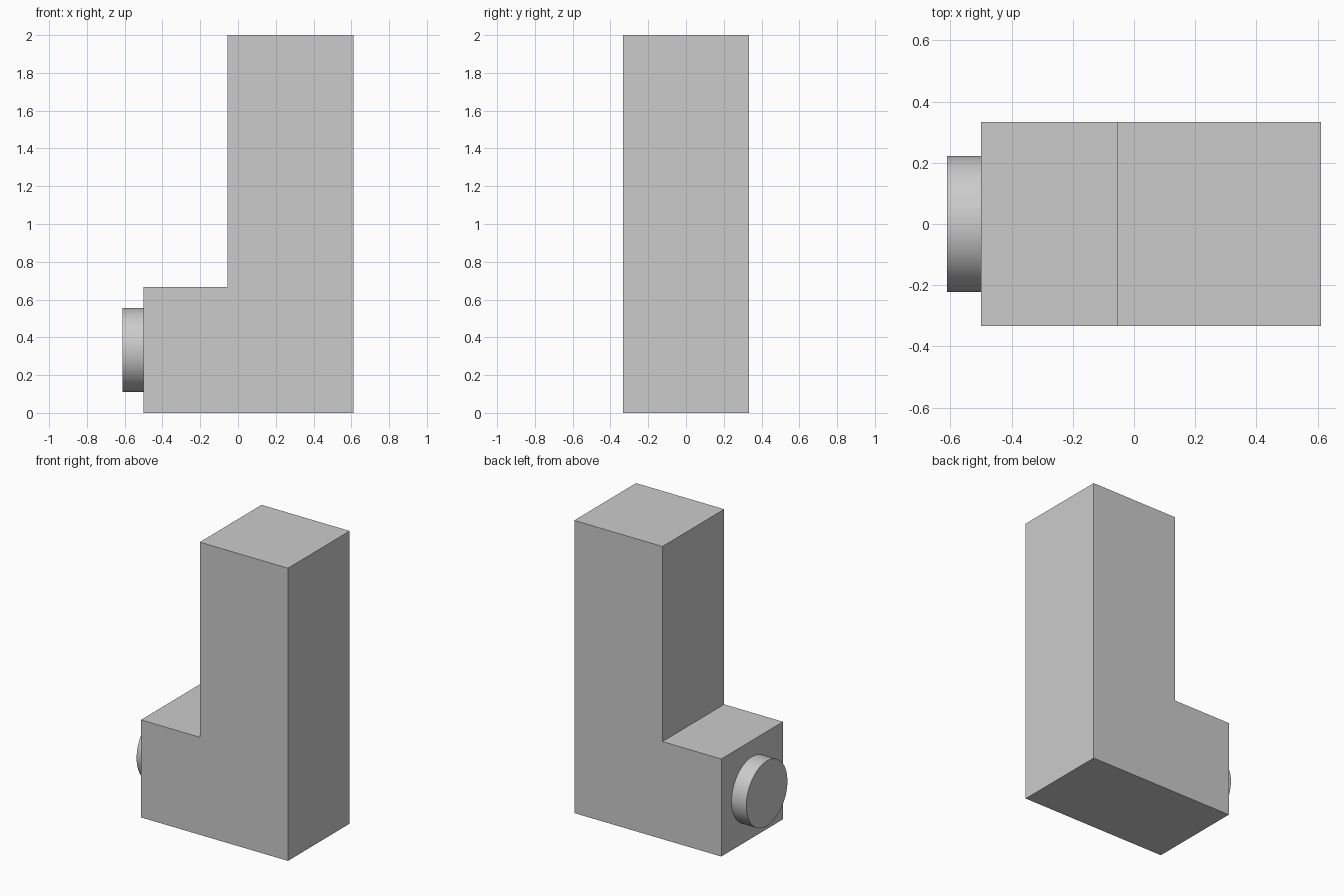
import bpy
import bmesh
from math import radians
from mathutils import Matrix, Vector

cube = bpy.data.objects.get("Cube")
if cube:
    bpy.data.objects.remove(cube, do_unlink=True)

UNIT = 2 / 9          # the whole part fits a grid of ninths
HALF_DEPTH = 1.5 * UNIT

grey = bpy.data.materials.new("plain_grey")
grey.use_nodes = True
colour = (0.6, 0.6, 0.6, 1)
grey.diffuse_color = colour
grey.node_tree.nodes["Principled BSDF"].inputs["Base Color"].default_value = colour


def add_object(name, bm):
    bmesh.ops.recalc_face_normals(bm, faces=bm.faces)
    mesh = bpy.data.meshes.new(name)
    bm.to_mesh(mesh)
    bm.free()
    mesh.materials.append(grey)
    obj = bpy.data.objects.new(name, mesh)
    bpy.context.collection.objects.link(obj)
    return obj


# L-shaped body: side profile extruded through the depth
left, step, right = -2.25 * UNIT, -0.25 * UNIT, 2.75 * UNIT
foot_top, top = 3 * UNIT, 9 * UNIT
profile = [(left, 0), (right, 0), (right, top), (step, top),
           (step, foot_top), (left, foot_top)]
bm = bmesh.new()
face = bm.faces.new([bm.verts.new((x, -HALF_DEPTH, z)) for x, z in profile])
extruded = bmesh.ops.extrude_face_region(bm, geom=[face])["geom"]
verts = [v for v in extruded if isinstance(v, bmesh.types.BMVert)]
bmesh.ops.translate(bm, verts=verts, vec=Vector((0, 2 * HALF_DEPTH, 0)))
add_object("l_shaped_body", bm)

# Round boss on the end of the foot
bm = bmesh.new()
length = UNIT / 2
centre = Matrix.Translation((left - length / 2, 0, foot_top / 2))
bmesh.ops.create_cone(bm, cap_ends=True, segments=64, radius1=UNIT, radius2=UNIT,
                      depth=length, matrix=centre @ Matrix.Rotation(radians(90), 4, "Y"))
boss = add_object("round_boss", bm)
bpy.context.view_layer.objects.active = boss
boss.select_set(True)
bpy.ops.object.shade_smooth_by_angle(angle=radians(30))
